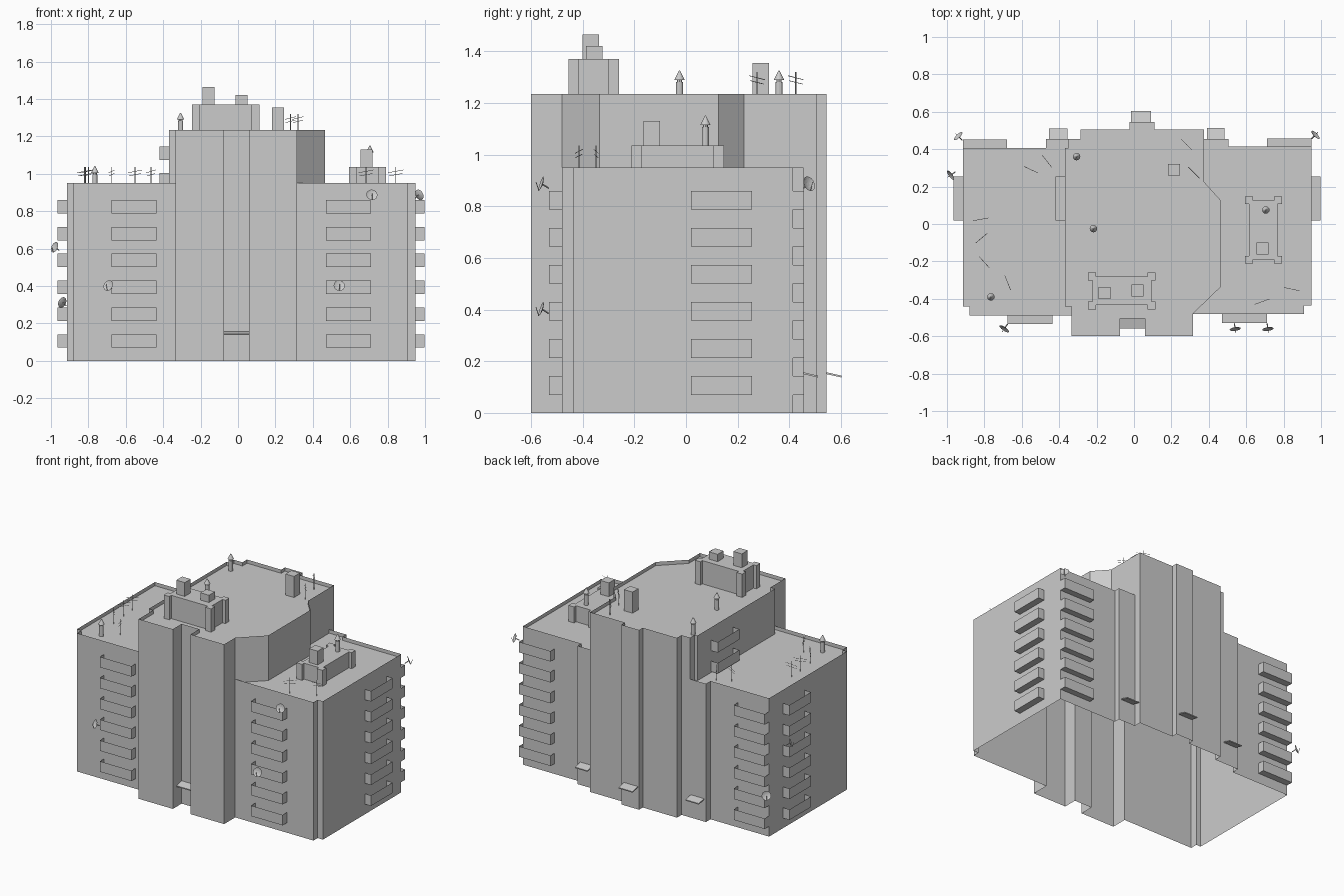
import bpy, bmesh, math
from mathutils import Vector, Matrix

if "Cube" in bpy.data.objects:
    bpy.data.objects.remove(bpy.data.objects["Cube"])


def finish(name, bm, smooth=False):
    bmesh.ops.remove_doubles(bm, verts=bm.verts, dist=1e-5)
    bmesh.ops.recalc_face_normals(bm, faces=bm.faces)
    me = bpy.data.meshes.new(name)
    bm.to_mesh(me)
    bm.free()
    ob = bpy.data.objects.new(name, me)
    bpy.context.collection.objects.link(ob)
    if smooth:
        for p in me.polygons:
            p.use_smooth = True
    return ob


def curtain(bm, pts, z0, z1):
    """Single-sided wall following a plan line."""
    for a, b in zip(pts, pts[1:]):
        bm.faces.new([bm.verts.new(p) for p in
                      ((*a, z0), (*b, z0), (*b, z1), (*a, z1))])


def plate(bm, pts, z):
    bm.faces.new([bm.verts.new((x, y, z)) for x, y in pts])


def box(bm, x0, x1, y0, y1, z0, z1):
    m = Matrix.Translation(((x0 + x1) / 2, (y0 + y1) / 2, (z0 + z1) / 2)) @ \
        Matrix.Diagonal((x1 - x0, y1 - y0, z1 - z0, 1))
    bmesh.ops.create_cube(bm, size=1, matrix=m)


def rod(bm, a, b, r, seg=4):
    a, b = Vector(a), Vector(b)
    d = b - a
    m = Matrix.Translation((a + b) / 2) @ d.to_track_quat('Z', 'Y').to_matrix().to_4x4()
    bmesh.ops.create_cone(bm, cap_ends=True, segments=seg, radius1=r, radius2=r,
                          depth=d.length, matrix=m)


# Building shell: two wings and a taller core, open below, with thin parapets
LOW, HIGH, LIP = 0.95, 1.235, 0.025
left = [(-.335, -.49), (-.88, -.49), (-.88, -.44), (-.915, -.44), (-.915, .405),
        (-.47, .405), (-.47, .455), (-.35, .455)]
right = [(.315, -.48), (.91, -.48), (.91, -.435), (.95, -.435), (.95, .415),
         (.505, .415), (.505, .455), (.375, .455)]
front = [(-.335, -.49), (-.335, -.6), (-.075, -.6), (-.075, -.505), (.06, -.505),
         (.06, -.6), (.315, -.6), (.315, -.48)]
back = [(.375, .455), (.375, .505), (.11, .505), (.11, .545), (-.025, .545),
        (-.025, .505), (-.285, .505), (-.285, .455), (-.35, .455)]
core_l = [(-.35, .455), (-.35, .405), (-.37, .405), (-.37, -.44), (-.335, -.44), (-.335, -.49)]
core_r = [(.315, -.48), (.465, -.335), (.465, .125), (.375, .225), (.375, .455)]

for name, line, inner in (("left_wing", left, core_l), ("right_wing", right, core_r[::-1])):
    bm = bmesh.new()
    curtain(bm, line, 0, LOW)
    plate(bm, line + inner[1:-1], LOW - LIP)
    finish(name, bm)

bm = bmesh.new()
curtain(bm, front, 0, HIGH)
curtain(bm, back, 0, HIGH)
curtain(bm, core_l, LOW - LIP, HIGH)
curtain(bm, core_r, LOW - LIP, HIGH)
plate(bm, front + core_r[1:] + back[1:] + core_l[1:-1], HIGH - LIP)
finish("central_tower", bm)


# Balconies: open-topped trays stacked in columns; the wall side is left open
def balconies(name, x0, x1, y0, y1, wall, rows):
    bm = bmesh.new()
    c = [(x0, y0), (x1, y0), (x1, y1), (x0, y1)]
    start = {"back": 3, "right": 2, "front": 1, "left": 0}[wall]
    line = [c[(start + k) % 4] for k in range(4)]
    for i in rows:
        z = 0.07 + i * 0.1435
        curtain(bm, line, z, z + 0.072)
        plate(bm, c, z)
    finish(name, bm)


six = range(6)
balconies("front_left_balconies", -.675, -.435, -.535, -.49, "back", six)
balconies("front_right_balconies", .47, .71, -.53, -.48, "back", six)
balconies("left_side_balconies", -.965, -.915, .02, .255, "right", six)
balconies("right_side_balconies", .95, .997, .02, .255, "left", six)
balconies("back_left_balconies", -.915, -.68, .405, .452, "front", six)
balconies("back_right_balconies", .71, .95, .415, .457, "front", six)
balconies("tower_balconies", -.42, -.37, .02, .255, "right", (6, 7))


# Sloping entrance canopies
def canopy(name, x0, x1, ywall, yout):
    bm = bmesh.new()
    box(bm, x0, x1, min(ywall, yout), max(ywall, yout), .15, .157)
    for v in bm.verts:
        if abs(v.co.y - yout) < 1e-4:
            v.co.z -= .013
    finish(name, bm)


canopy("front_canopy", -.075, .06, -.505, -.56)
canopy("back_canopy_middle", -.015, .09, .545, .603)
canopy("back_canopy_left", -.455, -.355, .455, .51)
canopy("back_canopy_right", .39, .485, .455, .512)


# Rooftop houses with projecting corner posts
def roof_house(name, cx, cy, hx, hy, z0, z1):
    p, s = .042, .022
    q = [(hx - p, hy - s), (hx - p, hy), (hx, hy), (hx, hy - p), (hx - s, hy - p)]
    pts = q + [(x, -y) for x, y in q[::-1]] + [(-x, -y) for x, y in q] + \
        [(-x, y) for x, y in q[::-1]]
    pts = [(cx + x, cy + y) for x, y in pts]
    bm = bmesh.new()
    curtain(bm, pts + pts[:1], z0, z1)
    plate(bm, pts, z1)
    finish(name, bm)


roof_house("tower_roof_house", -.065, -.358, .18, .098, HIGH - LIP, 1.37)
roof_house("wing_roof_house", .692, -.032, .098, .18, LOW - LIP, 1.035)

bm = bmesh.new()
for x, y, z0, z1 in ((-.157, -.368, 1.36, 1.465), (.018, -.355, 1.36, 1.42),
                     (.688, -.132, 1.03, 1.13), (.213, .29, 1.21, 1.355)):
    box(bm, x - .032, x + .032, y - .032, y + .032, z0, z1)
finish("roof_shafts", bm)

# Round vents with conical caps on slim posts
bm = bmesh.new()
for x, y, z in ((-.307, .36, 1.21), (-.217, -.025, 1.21), (-.765, -.39, .925), (.705, .075, 1.035)):
    rod(bm, (x, y, z), (x, y, z + .072), .014, 12)
    rod(bm, (x, y, z + .07), (x, y, z + .082), .01, 8)
    bmesh.ops.create_cone(bm, cap_ends=True, segments=12, radius1=.02, radius2=.002, depth=.036,
                          matrix=Matrix.Translation((x, y, z + .098)))
finish("roof_vents", bm)

# Aerials: a mast with crossbars
bm = bmesh.new()
for x, y, z, ang in ((-.82, .025, .925, 10), (-.815, -.075, .925, 40), (-.80, -.205, .925, -48),
                     (-.675, -.315, .925, -68), (-.55, .29, .925, -25), (-.465, .335, .925, -52),
                     (.28, .425, 1.21, -45), (.32, .275, 1.21, -45),
                     (.685, -.415, .925, 20), (.843, -.348, .925, -12)):
    rod(bm, (x, y, z), (x, y, z + .11), .0022)
    d = Vector((math.cos(math.radians(ang)), math.sin(math.radians(ang)), .18))
    for h, w in ((.088, .042), (.07, .036)):
        c = Vector((x, y, z + h))
        rod(bm, c - d * w, c + d * w, .0013)
finish("roof_aerials", bm)

# Satellite dishes: shallow bowl, feed arm and wall bracket
bm = bmesh.new()
for x, y, z, fx, fy in ((-.935, .465, .31, -1, 1), (-.975, .265, .605, -1, -.7), (.965, .472, .885, 1, 1),
                        (-.69, -.555, .40, -.7, -1), (.54, -.555, .40, .15, -1), (.715, -.555, .885, .15, -1)):
    f = Vector((fx, fy, .35 * math.hypot(fx, fy))).normalized()
    m = Matrix.Translation((x, y, z)) @ f.to_track_quat('Z', 'Y').to_matrix().to_4x4()
    rings = [[bm.verts.new(m @ Vector((r * math.cos(k * math.pi / 8), r * math.sin(k * math.pi / 8),
                                       8 * r * r))) for k in range(16)] for r in (.008, .02, .03)]
    bm.faces.new(rings[0])
    for a, b in zip(rings, rings[1:]):
        for k in range(16):
            bm.faces.new((a[k], a[k - 1], b[k - 1], b[k]))
    rod(bm, m @ Vector((0, -.028, .006)), m @ Vector((0, 0, .028)), .0015)
    rod(bm, (x, y, z), (x - f.x * .025, y - f.y * .025, z - .015), .003)
finish("satellite_dishes", bm)
